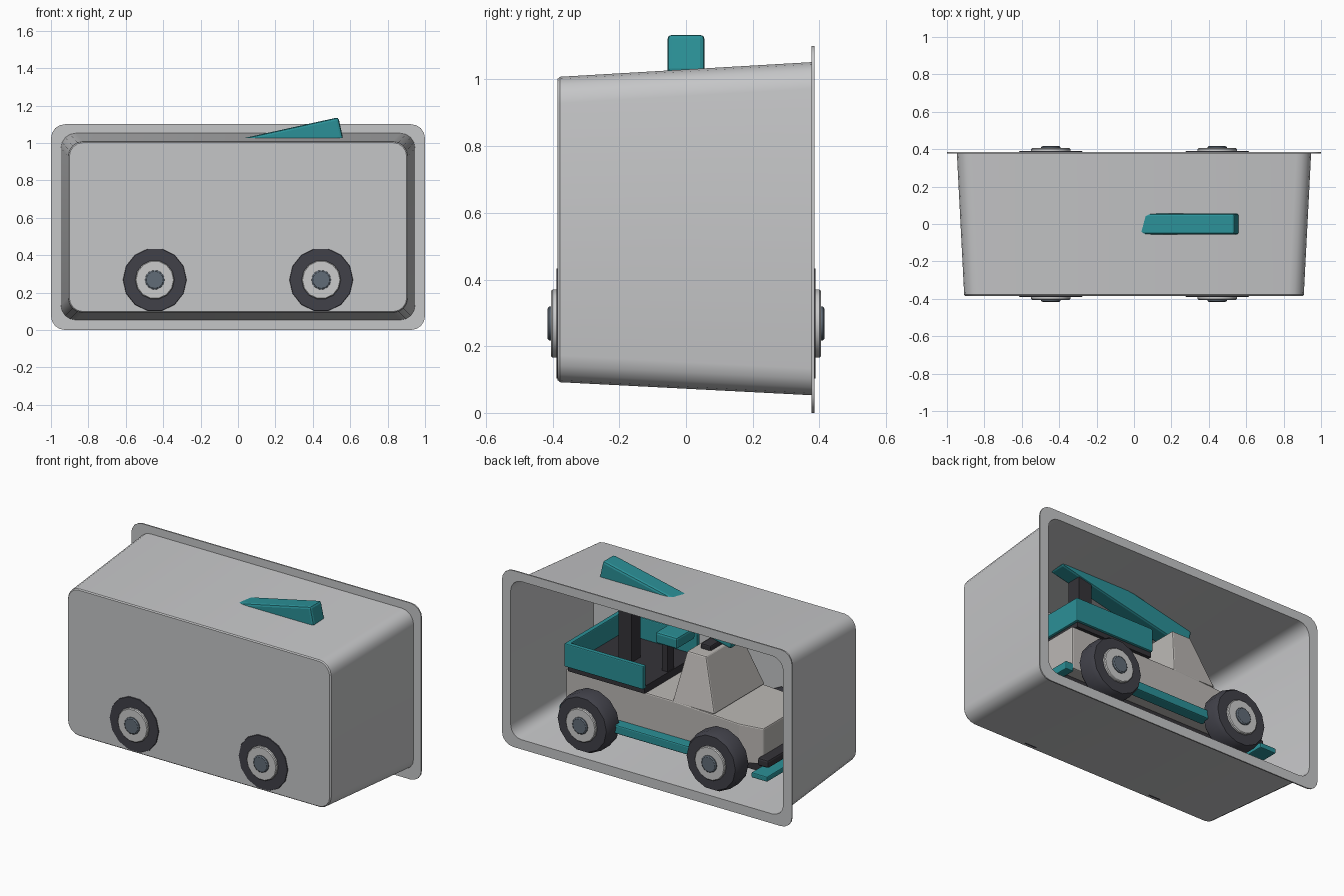
import bpy, bmesh, math
from mathutils import Matrix

if "Cube" in bpy.data.objects:
    bpy.data.objects.remove(bpy.data.objects["Cube"])


def colour(name, r, g, b):
    m = bpy.data.materials.new(name)
    m.diffuse_color = (r, g, b, 1)
    m.use_nodes = True
    m.node_tree.nodes["Principled BSDF"].inputs["Base Color"].default_value = m.diffuse_color
    return m


CLEAR = colour("pale grey shell", 0.56, 0.565, 0.575)
BODY = colour("warm grey paint", 0.50, 0.48, 0.46)
TEAL = colour("teal", 0.024, 0.28, 0.31)
RUBBER = colour("dark rubber", 0.052, 0.052, 0.066)
DARK = colour("black plastic", 0.035, 0.033, 0.040)
RIM = colour("rim grey", 0.60, 0.60, 0.60)
HUB = colour("steel hub", 0.12, 0.15, 0.185)


def finish(bm, name, mat, bevel=0.0):
    bmesh.ops.recalc_face_normals(bm, faces=bm.faces)
    me = bpy.data.meshes.new(name)
    bm.to_mesh(me)
    bm.free()
    ob = bpy.data.objects.new(name, me)
    bpy.context.collection.objects.link(ob)
    me.materials.append(mat)
    if bevel:
        mod = ob.modifiers.new("bevel", 'BEVEL')
        mod.width = bevel
        mod.segments = 2
    return ob


def loft(name, rings, mat, bevel=0.0):
    """Join rings of equal length and cap both ends."""
    bm = bmesh.new()
    loops = [[bm.verts.new(p) for p in r] for r in rings]
    n = len(rings[0])
    for a, b in zip(loops, loops[1:]):
        for i in range(n):
            j = (i + 1) % n
            bm.faces.new((a[i], a[j], b[j], b[i]))
    bm.faces.new(loops[0])
    bm.faces.new(loops[-1])
    return finish(bm, name, mat, bevel)


def box(name, x, y, z, mat, bevel=0.0):
    bottom, top = [[(x[0], y[0], h), (x[1], y[0], h), (x[1], y[1], h), (x[0], y[1], h)] for h in z]
    return loft(name, [bottom, top], mat, bevel)


def smooth(ob, deg):
    bpy.ops.object.select_all(action='DESELECT')
    ob.select_set(True)
    bpy.context.view_layer.objects.active = ob
    bpy.ops.object.shade_smooth_by_angle(angle=math.radians(deg))


# Open-backed shell with a flange
def rounded(hx, z0, z1, r, y, seg=4):
    pts = []
    for k, (cx, cz) in enumerate([(hx - r, z1 - r), (r - hx, z1 - r), (r - hx, z0 + r), (hx - r, z0 + r)]):
        for i in range(seg + 1):
            a = math.pi / 2 * (k + i / seg)
            pts.append((cx + r * math.cos(a), y, cz + r * math.sin(a)))
    return pts


shell = loft("package_shell", [
    rounded(0.902, 0.098, 1.002, 0.075, -0.385),
    rounded(0.908, 0.092, 1.008, 0.080, -0.378),
    rounded(0.947, 0.053, 1.052, 0.080, 0.377),
    rounded(1.0, 0.0, 1.10, 0.075, 0.377),
    rounded(1.0, 0.0, 1.10, 0.075, 0.385),
    rounded(0.940, 0.060, 1.045, 0.075, 0.385),
    rounded(0.901, 0.099, 1.001, 0.073, -0.375),
], CLEAR)
smooth(shell, 25)


# Wheels
def lathe(name, profile, cx, side, mat, n):
    rings = []
    for r, y in profile:
        rings.append([(cx + r * math.sin(2 * math.pi * (i + 0.5) / n), side * y,
                       0.268 + r * math.cos(2 * math.pi * (i + 0.5) / n)) for i in range(n)])
    smooth(loft(name, rings, mat), 28)


for cx, end in ((-0.445, "front"), (0.445, "rear")):
    for side, hand in ((1, "left"), (-1, "right")):
        tag = end + "_" + hand
        lathe("tyre_" + tag, [(0.155, 0.255), (0.182, 0.280), (0.182, 0.362), (0.168, 0.389)],
              cx, side, RUBBER, 14)
        lathe("rim_" + tag, [(0.105, 0.37), (0.105, 0.400), (0.100, 0.405)], cx, side, RIM, 14)
        lathe("hub_" + tag, [(0.052, 0.39), (0.052, 0.411), (0.045, 0.416)], cx, side, HUB, 14)
    box("axle_" + end, (cx - 0.03, cx + 0.03), (-0.27, 0.27), (0.24, 0.30), DARK)

# Lower body: tapered nose, bonnet falling slightly to the front
plan = [(0.655, 0.25), (-0.13, 0.25), (-0.54, 0.25), (-0.67, 0.19),
        (-0.67, -0.19), (-0.54, -0.25), (-0.13, -0.25), (0.655, -0.25)]


def top_height(x):
    return 0.505 if x > -0.4 else 0.505 + 0.15 * (x + 0.4)


loft("lower_body", [[(x, y, 0.24) for x, y in plan],
                    [(x, y, top_height(x)) for x, y in plan]], BODY, 0.008)

# Cab with sloping sides
loft("cab", [[(x, y, 0.495) for x, y in ((-0.08, 0.25), (-0.37, 0.25), (-0.37, -0.25), (-0.08, -0.25))],
             [(x, y, 0.80) for x, y in ((-0.13, 0.175), (-0.26, 0.175), (-0.26, -0.175), (-0.13, -0.175))]],
     BODY, 0.008)
box("roof_lamp", (-0.24, -0.17), (-0.10, 0.10), (0.79, 0.83), DARK, 0.008)

# Chassis, sills and bumpers
for s, hand in ((1, "left"), (-1, "right")):
    y = sorted((s * 0.10, s * 0.17))
    box("chassis_rail_" + hand, (-0.68, 0.66), y, (0.18, 0.25), DARK)
    y = sorted((s * 0.24, s * 0.315))
    box("sill_" + hand, (-0.29, 0.29), y, (0.23, 0.285), TEAL, 0.008)
box("front_bar", (-0.735, -0.66), (-0.24, 0.24), (0.25, 0.30), DARK, 0.012)
box("front_bumper", (-0.77, -0.66), (-0.30, 0.30), (0.20, 0.232), TEAL, 0.006)
box("rear_bumper", (0.645, 0.70), (-0.25, 0.25), (0.22, 0.27), TEAL, 0.006)

# Rear deck with three low walls
box("deck_floor", (0.10, 0.63), (-0.265, 0.265), (0.505, 0.55), DARK)
for s, hand in ((1, "left"), (-1, "right")):
    y = sorted((s * 0.25, s * 0.28))
    box("deck_wall_" + hand, (0.10, 0.645), y, (0.535, 0.68), TEAL, 0.006)
box("deck_wall_rear", (0.615, 0.645), (-0.27, 0.27), (0.535, 0.68), TEAL, 0.006)

# Post, winch and raised boom
box("boom_post", (0.345, 0.435), (-0.045, 0.045), (0.54, 1.0), DARK)
box("winch_stand", (0.105, 0.145), (-0.03, 0.03), (0.54, 0.76), DARK)
box("winch_box", (0.0, 0.15), (-0.09, 0.09), (0.74, 0.81), TEAL, 0.012)

boom = box("boom", (-0.93, 0.0), (-0.056, 0.056), (-0.12, 0.0), TEAL, 0.014)
boom.data.transform(Matrix.Translation((0.537, 0, 1.137)) @ Matrix.Rotation(-math.atan(0.22), 4, 'Y'))
